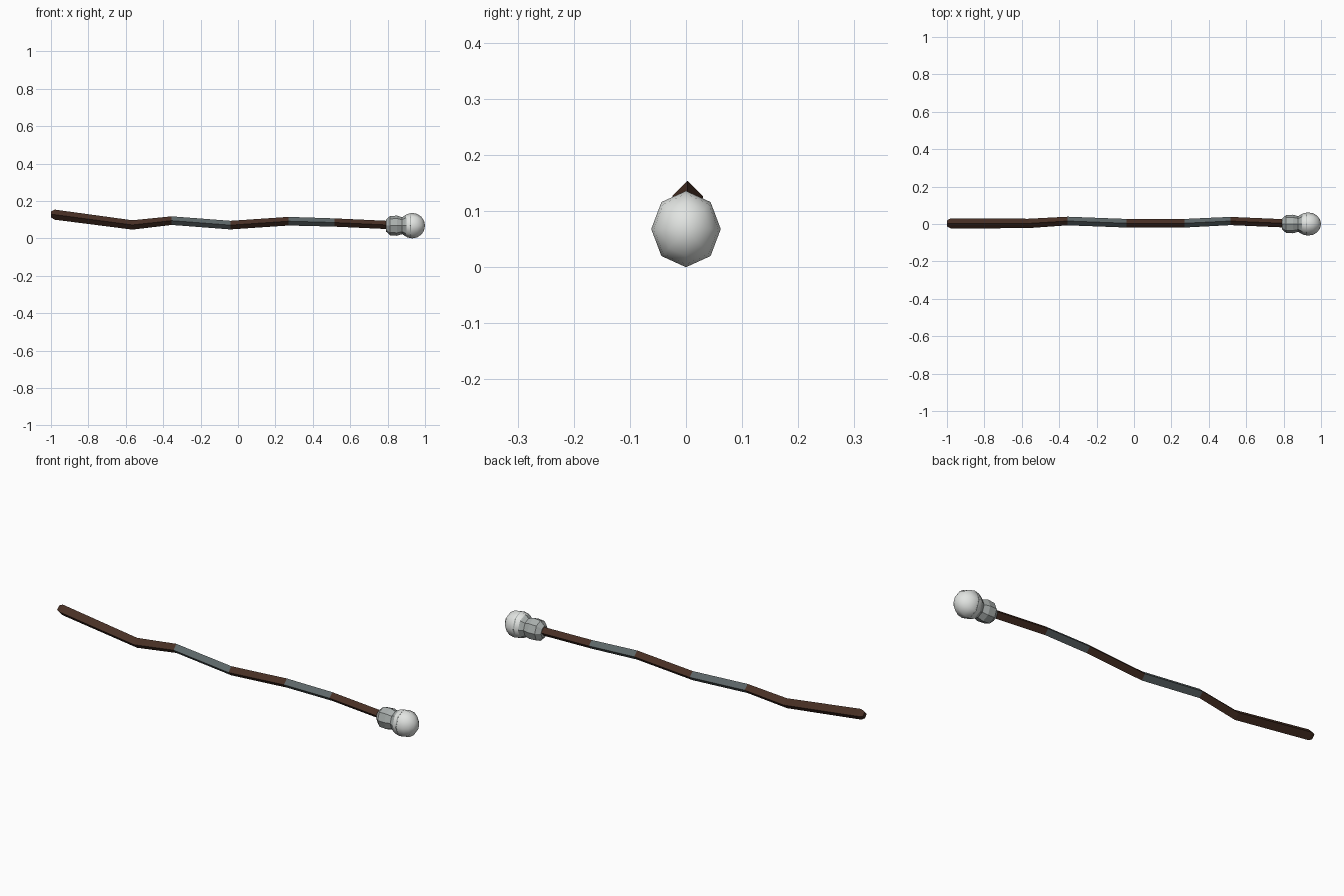
import bpy, bmesh, math

if "Cube" in bpy.data.objects:
    bpy.data.objects.remove(bpy.data.objects["Cube"])


def mat(name, r, g, b):
    m = bpy.data.materials.new(name)
    m.diffuse_color = (r, g, b, 1)
    m.use_nodes = True
    m.node_tree.nodes["Principled BSDF"].inputs["Base Color"].default_value = m.diffuse_color
    return m


brown = mat("dark_wood", 0.065, 0.029, 0.018)
band = mat("slate_grip", 0.11, 0.135, 0.14)
silver = mat("silver", 0.40, 0.43, 0.42)
pearl = mat("pearl_white", 0.76, 0.78, 0.76)


def tube(name, rings, sides, mats, segment_mats=None):
    """Loft rings (x, y, z, radius_y, radius_z) along x and cap both ends."""
    bm = bmesh.new()
    loops = []
    for x, y, z, ry, rz in rings:
        loops.append([bm.verts.new((x, y + ry * math.sin(2 * math.pi * i / sides),
                                    z + rz * math.cos(2 * math.pi * i / sides)))
                      for i in range(sides)])
    for k in range(len(loops) - 1):
        a, b = loops[k], loops[k + 1]
        for i in range(sides):
            j = (i + 1) % sides
            f = bm.faces.new((a[i], a[j], b[j], b[i]))
            f.material_index = segment_mats[k] if segment_mats else 0
    bm.faces.new(loops[0])
    bm.faces.new(loops[-1])
    bmesh.ops.recalc_face_normals(bm, faces=bm.faces)
    me = bpy.data.meshes.new(name)
    bm.to_mesh(me)
    bm.free()
    for m in mats:
        me.materials.append(m)
    ob = bpy.data.objects.new(name, me)
    bpy.context.collection.objects.link(ob)
    return ob


# Crooked four-sided shaft with two grey grip bands
path = [(-1.0, 0.003, 0.128, 0.016), (-0.98, 0.003, 0.127, 0.027),
        (-0.565, 0.003, 0.072, 0.025), (-0.355, 0.016, 0.095, 0.023),
        (-0.04, 0.004, 0.071, 0.023), (0.27, 0.004, 0.092, 0.023),
        (0.515, 0.016, 0.085, 0.022), (0.84, 0.002, 0.070, 0.022)]
tube("shaft", [(x, y, z, r, r) for x, y, z, r in path], 4,
     [brown, band], [0, 0, 0, 1, 0, 1, 0])

# Faceted silver collar flaring into a cup
cup = [(0.79, 0.030), (0.812, 0.051), (0.850, 0.054), (0.878, 0.045),
       (0.893, 0.056), (0.925, 0.067)]
tube("collar_and_cup", [(x, 0, 0.068, r * 0.92, r) for x, r in cup], 8, [silver])

# Pearl set in the cup, pole pointing along the shaft
bm = bmesh.new()
bmesh.ops.create_uvsphere(bm, u_segments=8, v_segments=8, radius=1)
for v in bm.verts:
    x, y, z = v.co
    v.co = (0.932 + 0.068 * z, 0.062 * y, 0.068 + 0.068 * x)
bmesh.ops.recalc_face_normals(bm, faces=bm.faces)
for f in bm.faces:
    f.smooth = True
me = bpy.data.meshes.new("pearl")
bm.to_mesh(me)
bm.free()
me.materials.append(pearl)
bpy.context.collection.objects.link(bpy.data.objects.new("pearl", me))
